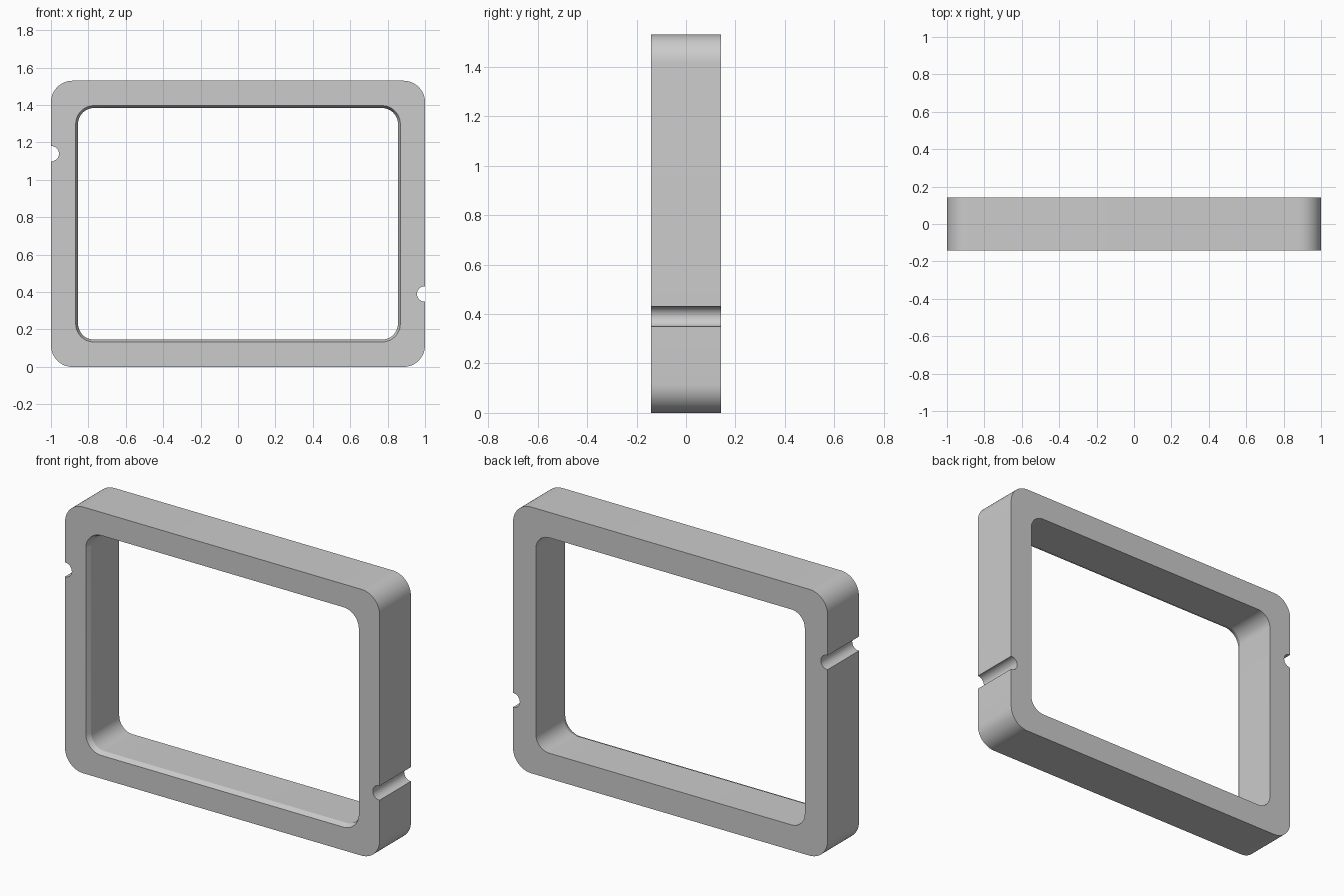
import bpy, bmesh, math

if "Cube" in bpy.data.objects:
    bpy.data.objects.remove(bpy.data.objects["Cube"])

W, H, D = 1.0, 1.53, 0.1425      # half width, height, half depth
CZ = H / 2


def arc(cx, cz, r, a0, a1, n):
    """Points (x, z) along an arc, angles in degrees."""
    return [(cx + r * math.cos(math.radians(a0 + (a1 - a0) * i / n)),
             cz + r * math.sin(math.radians(a0 + (a1 - a0) * i / n)))
            for i in range(n + 1)]


def half_outline(hw, hh, r, notch=None):
    """Bottom-right corner, right side with optional notch, top-right corner."""
    pts = arc(hw - r, -hh + r, r, -90, 0, 12)
    if notch is not None:
        pts += arc(hw - 0.002, notch, 0.041, 273, 87, 18)
    return pts + arc(hw - r, hh - r, r, 0, 90, 12)


def outline(hw, hh, r, notch=None):
    """Second half is the first turned by 180 degrees, like the notches."""
    half = half_outline(hw, hh, r, notch)
    return half + [(-x, -z) for x, z in half]


bm = bmesh.new()


def ring(pts, y):
    return [bm.verts.new((x, y, z + CZ)) for x, z in pts]


def skin(a, b):
    n = len(a)
    for i in range(n):
        j = (i + 1) % n
        bm.faces.new((a[i], a[j], b[j], b[i]))


def cap(a, b, ny):
    """Fill the flat face between an outer and an inner ring."""
    edges = [bm.edges.get((r[i], r[(i + 1) % len(r)]))
             for r in (a, b) for i in range(len(r))]
    bmesh.ops.triangle_fill(bm, edges=edges, use_beauty=True, normal=(0, ny, 0))


# Outer wall with the two side notches
outer = outline(W, CZ, 0.115, 0.39 - CZ)
of, ob = ring(outer, -D), ring(outer, D)
skin(of, ob)

# Opening, with a narrow chamfer on its front edge
inner = outline(0.855, 0.619, 0.085)
f0 = ring(outline(0.868, 0.632, 0.098), -D)
f1, ib = ring(inner, -D + 0.03), ring(inner, D)
skin(f0, f1)
skin(f1, ib)

# Front and back faces
cap(of, f0, -1)
cap(ob, ib, 1)
bmesh.ops.recalc_face_normals(bm, faces=bm.faces)

mesh = bpy.data.meshes.new("frame")
bm.to_mesh(mesh)
bm.free()
frame = bpy.data.objects.new("frame", mesh)
bpy.context.collection.objects.link(frame)
bpy.context.view_layer.objects.active = frame
frame.select_set(True)
bpy.ops.object.shade_smooth_by_angle(angle=math.radians(18))
